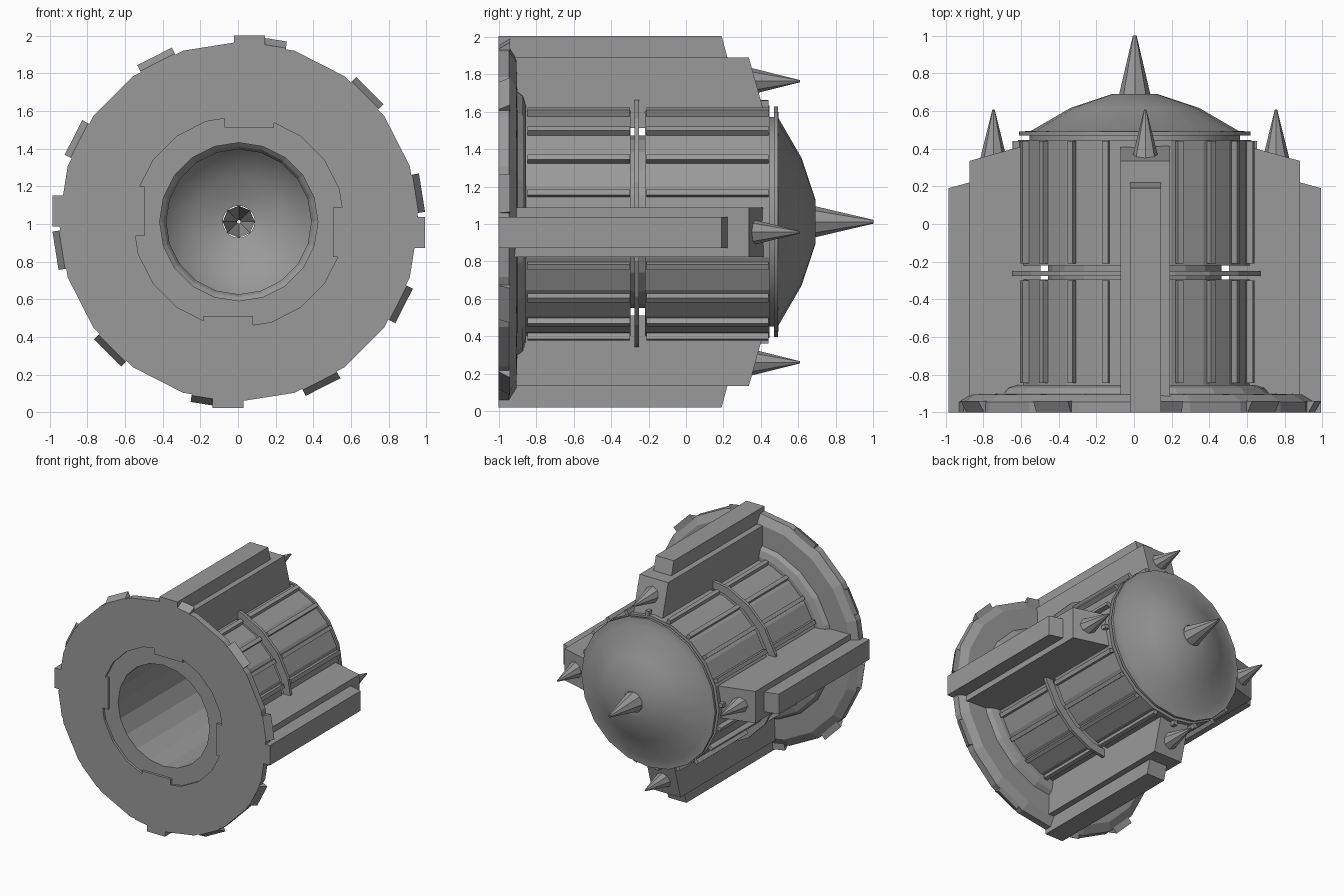
import bpy, bmesh
from math import sin, cos, pi, radians
from mathutils import Matrix, Vector

if "Cube" in bpy.data.objects:
    bpy.data.objects.remove(bpy.data.objects["Cube"])

CX, CZ = 0.004, 1.012

grey = bpy.data.materials.new("dark_grey")
grey.diffuse_color = (0.32, 0.32, 0.32, 1)
grey.use_nodes = True
grey.node_tree.nodes["Principled BSDF"].inputs["Base Color"].default_value = grey.diffuse_color


def finish(name, bm):
    bmesh.ops.recalc_face_normals(bm, faces=bm.faces[:])
    bmesh.ops.translate(bm, vec=(CX, 0, CZ), verts=bm.verts[:])
    me = bpy.data.meshes.new(name)
    bm.to_mesh(me)
    bm.free()
    me.materials.append(grey)
    ob = bpy.data.objects.new(name, me)
    bpy.context.collection.objects.link(ob)
    return ob


def revolve(name, profile, sides=20, closed=True, offset=(0, 0)):
    """Turn (radius, y) points around the y axis."""
    bm = bmesh.new()
    rings = []
    for i in range(sides):
        a = 2 * pi * i / sides
        rings.append([bm.verts.new((r * sin(a) + offset[0], y, r * cos(a) + offset[1]))
                      for r, y in profile])
    n = len(profile)
    for i in range(sides):
        p, q = rings[i], rings[(i + 1) % sides]
        for j in range(n if closed else n - 1):
            k = (j + 1) % n
            bm.faces.new((p[j], p[k], q[k], q[j]))
    return finish(name, bm)


def radial_prism(name, side, x0, x1, angle):
    """Extrude a (radius, y) outline from x0 to x1, then turn it to an angle."""
    bm = bmesh.new()
    a = [bm.verts.new((x0, y, r)) for r, y in side]
    b = [bm.verts.new((x1, y, r)) for r, y in side]
    bm.faces.new(a)
    bm.faces.new(b[::-1])
    n = len(side)
    for i in range(n):
        j = (i + 1) % n
        bm.faces.new((a[i], b[i], b[j], a[j]))
    bmesh.ops.rotate(bm, cent=(0, 0, 0), verts=bm.verts[:],
                     matrix=Matrix.Rotation(radians(angle), 3, 'Y'))
    return finish(name, bm)


def box(r0, r1, y0, y1):
    return [(r0, y0), (r1, y0), (r1, y1), (r0, y1)]


# Front flange with a shallow front recess and a stepped back
revolve("flange", [(0.42, -0.98), (0.56, -0.98), (0.56, -1), (0.955, -1),
                   (0.955, -0.945), (0.89, -0.905), (0.725, -0.9), (0.70, -0.87),
                   (0.65, -0.855), (0.42, -0.855)])
# Sloped blocks around the rim, on every other flat
for k in range(10):
    radial_prism("rim_block", [(0.90, -1), (0.95, -1), (0.985, -0.94), (0.90, -0.94)],
                 -0.103, 0.103, 9 + 36 * k)

# Inner tube, visible through the front opening
revolve("inner_tube", [(0.42, -0.98), (0.46, -0.9), (0.46, 0.45), (0.385, 0.45),
                       (0.40, 0.42), (0.42, 0.40)])

# Two outer drums with a slot and a thin band between them
for y0, y1 in [(-0.855, -0.295), (-0.22, 0.445)]:
    revolve("drum", box(0.45, 0.62, y0, y1))
    for k in range(20):
        radial_prism("drum_rib", box(0.58, 0.65, y0 + 0.01, y1 - 0.005),
                     -0.016, 0.016, 4 + 18 * k)
revolve("middle_band", box(0.615, 0.68, -0.275, -0.25))

# Domed end: lip, outer skin, inner skin
revolve("dome", [(0.42, 0.44), (0.56, 0.44), (0.56, 0.47), (0.615, 0.47), (0.615, 0.49),
                 (0.55, 0.495), (0.34, 0.617), (0.12, 0.69), (0.085, 0.69),
                 (0.085, 0.665), (0.24, 0.62), (0.385, 0.50)])
revolve("end_spike", [(0.085, 0.68), (0.01, 1.0)], sides=8, closed=False)

# Four two-tier fins, each a little off centre, with a spike
for k in range(4):
    ang = 90 * k
    radial_prism("fin_base", [(0.5, -1), (0.877, -1), (0.877, 0.335), (0.5, 0.44)],
                 -0.075, 0.188, ang)
    radial_prism("fin_crest", [(0.8, -1), (0.99, -1), (0.99, 0.19), (0.88, 0.22), (0.8, 0.24)],
                 -0.025, 0.14, ang)
    c = Matrix.Rotation(radians(ang), 3, 'Y') @ Vector((0.056, 0, 0.75))
    revolve("fin_spike", [(0.07, 0.35), (0.006, 0.608)], sides=8, closed=False,
            offset=(c.x, c.z))

# Smooth shading on the dome only, edges kept
dome = bpy.data.objects["dome"]
bpy.context.view_layer.objects.active = dome
dome.select_set(True)
bpy.ops.object.shade_smooth_by_angle(angle=radians(30))
